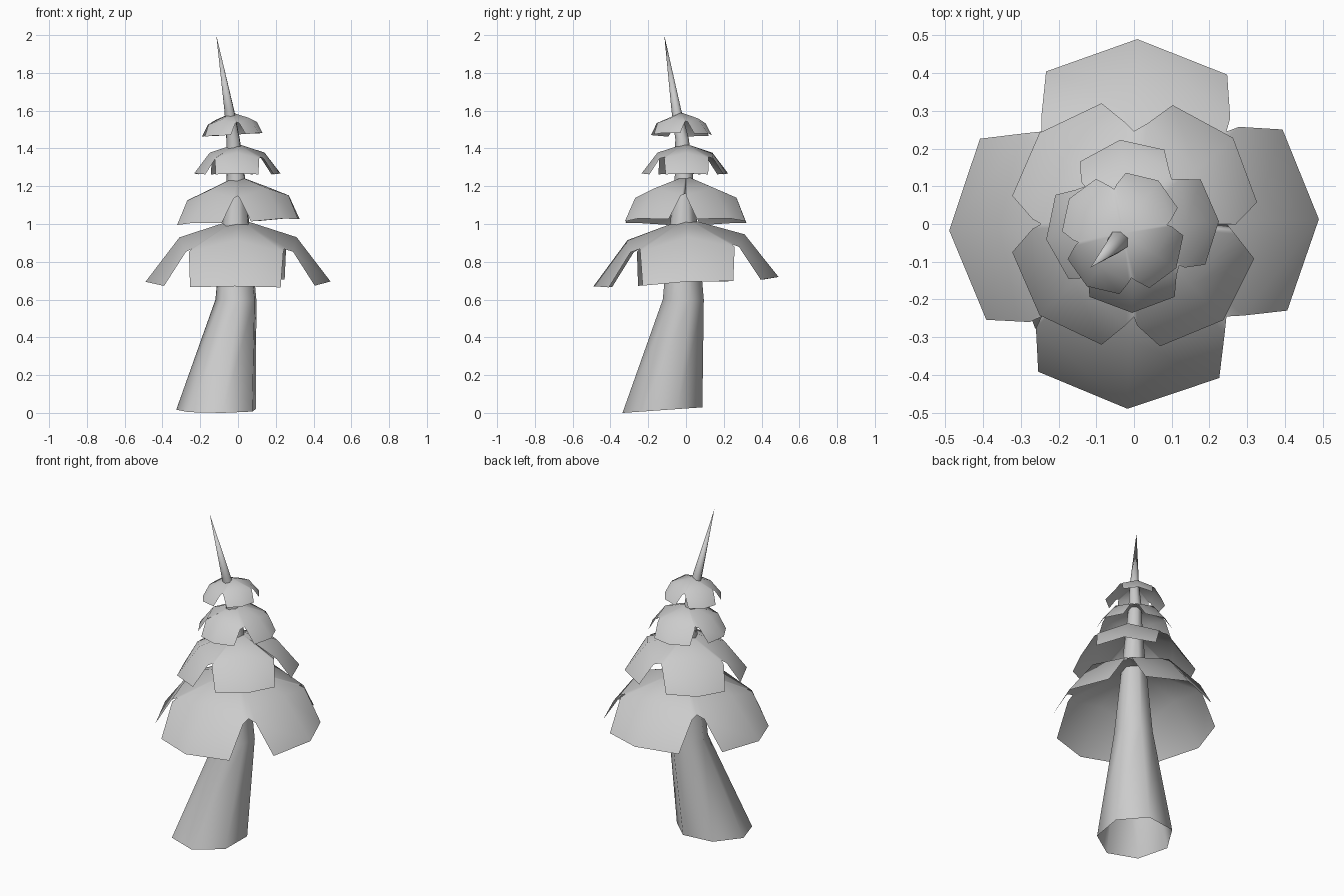
import bpy, bmesh
from math import cos, sin, radians, tau
from mathutils import Vector, Matrix

cube = bpy.data.objects.get("Cube")
if cube:
    bpy.data.objects.remove(cube, do_unlink=True)

grey = bpy.data.materials.new("plain_grey")
grey.use_nodes = True
COLOR = (0.6, 0.6, 0.6, 1)
grey.diffuse_color = COLOR
grey.node_tree.nodes["Principled BSDF"].inputs["Base Color"].default_value = COLOR


def finish(bm, name, recalc=True):
    """Turn a bmesh into a smooth object."""
    if recalc:
        bmesh.ops.recalc_face_normals(bm, faces=bm.faces)
    for f in bm.faces:
        f.smooth = True
    mesh = bpy.data.meshes.new(name)
    bm.to_mesh(mesh)
    bm.free()
    mesh.materials.append(grey)
    obj = bpy.data.objects.new(name, mesh)
    bpy.context.collection.objects.link(obj)
    return obj


# Leaning trunk, open at the base, tapering to a bent spire
SIDES = 7
RINGS = [  # centre x, centre y, z, radius
    (-.11, -.12, .015, .218), (-.008, -.012, .6, .112), (-.01, -.01, 1.25, .05),
    (-.025, -.02, 1.45, .037), (-.045, -.05, 1.6, .027)]
bm = bmesh.new()
previous = None
for cx, cy, z, r in RINGS:
    ring = []
    for i in range(SIDES):
        a = tau * i / SIDES + radians(20)
        tilt = .07 * r * sin(a) if previous is None else 0
        ring.append(bm.verts.new((cx + r * cos(a), cy + r * sin(a), z + tilt)))
    if previous:
        for i in range(SIDES):
            j = (i + 1) % SIDES
            bm.faces.new((previous[i], previous[j], ring[j], ring[i]))
    previous = ring
tip = bm.verts.new((-.115, -.115, 2))
for i in range(SIDES):
    bm.faces.new((previous[i], previous[(i + 1) % SIDES], tip))
finish(bm, "trunk")


# One tier: a shallow cone with four drooping flaps and notches between them
def branch_tier(name, centre, scale, angle, offsets, tilt=(0, 0)):
    bm = bmesh.new()
    apex = bm.verts.new((0, 0, 0))
    for k, off in enumerate(offsets):
        turn = Matrix.Rotation(radians(angle + 90 * k + off), 3, 'Z')
        notch_turn = Matrix.Rotation(radians(angle + 90 * k), 3, 'Z')

        def point(x, y, z, m=turn):
            return bm.verts.new(m @ Vector((x, y, z)))

        ridge, end = point(.31, 0, -.10), point(.49, 0, -.335)
        for s in (1, -1):
            notch = point(.245, .245 * s, -.15, notch_turn)
            side = point(.285, .25 * s, -.165)
            corner = point(.40, .24 * s, -.345)
            for loop in ((apex, ridge, side), (apex, side, notch),
                         (ridge, end, corner, side)):
                bm.faces.new(loop if s > 0 else loop[::-1])
    bmesh.ops.remove_doubles(bm, verts=bm.verts, dist=.002)
    for v in bm.verts:
        v.co.z += tilt[0] * v.co.x + tilt[1] * v.co.y
        v.co = v.co * scale + Vector(centre)
    return finish(bm, name, recalc=False)


branch_tier("bottom_branches", (0, 0, 1.03), 1, 0, (1.5, -1, 2, -2), (0, .05))
branch_tier("lower_middle_branches", (0, 0, 1.255), .71, 45, (-4, 1, -1, -2), (.05, 0))
branch_tier("upper_middle_branches", (-.005, -.005, 1.425), .47, 5, (-2, 3, 4, -5))
branch_tier("top_branches", (-.03, -.025, 1.59), .345, 56, (0, 1, 0, 1), (.06, 0))
